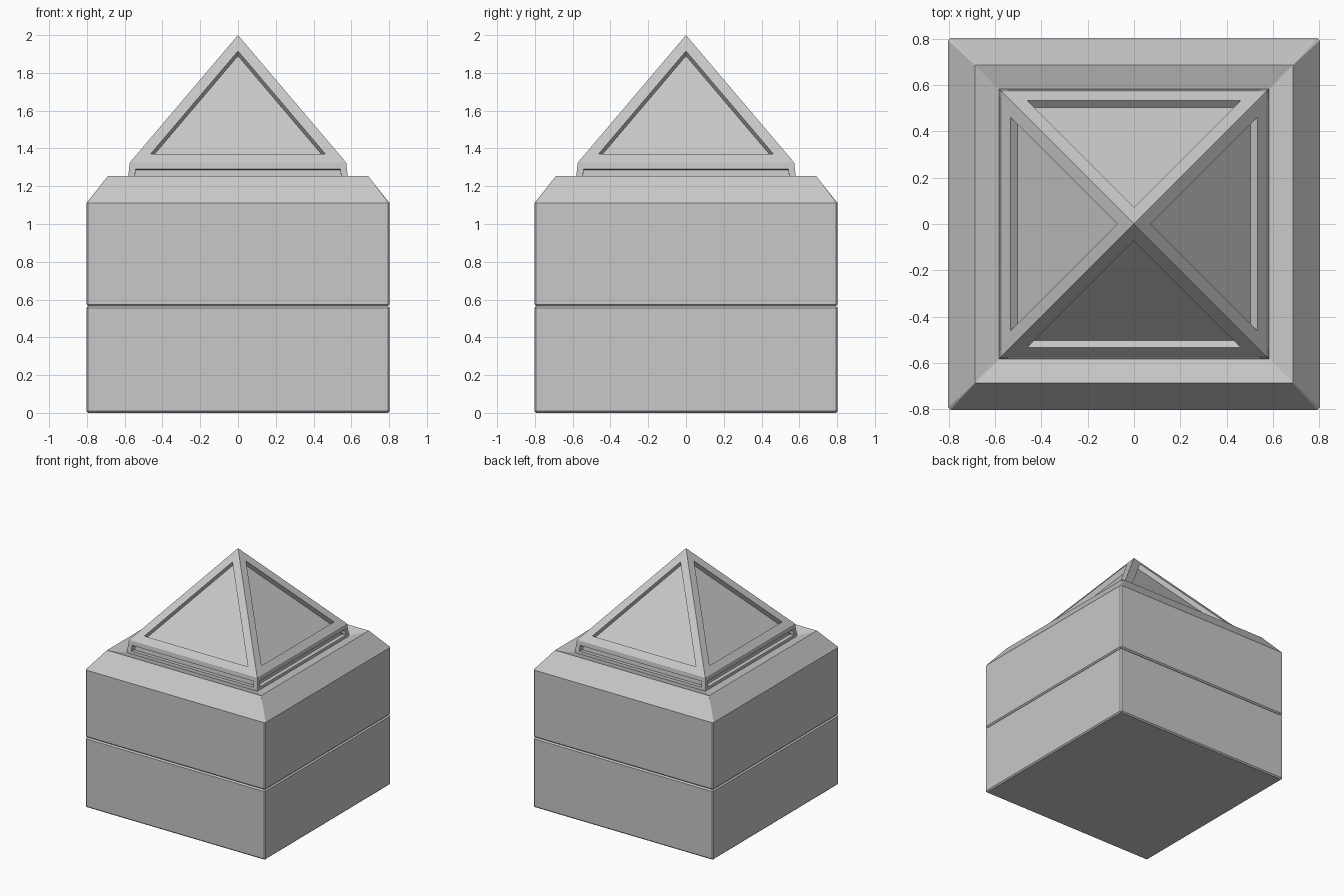
import bpy
import bmesh

cube = bpy.data.objects.get("Cube")
if cube:
    bpy.data.objects.remove(cube, do_unlink=True)

stone = bpy.data.materials.new("grey_stone")
stone.use_nodes = True
GREY = (0.58, 0.58, 0.58, 1.0)
stone.diffuse_color = GREY
shader = next(n for n in stone.node_tree.nodes if n.type == 'BSDF_PRINCIPLED')
shader.inputs["Base Color"].default_value = GREY


def square_ring(bm, half, z, cut):
    """Square outline with its corners cut by the given amount."""
    ring = []
    for sx, sy in ((1, 1), (-1, 1), (-1, -1), (1, -1)):
        pair = [(sx * half, sy * (half - cut), z), (sx * (half - cut), sy * half, z)]
        if sx != sy:
            pair.reverse()
        ring += [bm.verts.new(p) for p in pair]
    return ring


def loft(profile):
    """Stack square rings of (half width, height, corner cut) into a solid."""
    bm = bmesh.new()
    rings = [square_ring(bm, *row) for row in profile]
    for low, high in zip(rings, rings[1:]):
        for i in range(len(low)):
            j = (i + 1) % len(low)
            bm.faces.new((low[i], low[j], high[j], high[i]))
    bm.faces.new(rings[0][::-1])
    bm.faces.new(rings[-1])
    bmesh.ops.remove_doubles(bm, verts=bm.verts, dist=0.0001)
    bmesh.ops.recalc_face_normals(bm, faces=bm.faces)
    return bm


def recess(bm, faces, margin, depth):
    """Frame each face and sink its middle straight in."""
    bmesh.ops.inset_individual(bm, faces=faces, thickness=margin, use_even_offset=True)
    bmesh.ops.inset_individual(bm, faces=faces, thickness=0.0, depth=-depth)


def finish(bm, name):
    mesh = bpy.data.meshes.new(name)
    bm.to_mesh(mesh)
    bm.free()
    mesh.materials.append(stone)
    obj = bpy.data.objects.new(name, mesh)
    bpy.context.collection.objects.link(obj)
    return obj


HALF, BEVEL, SEAM = 0.803, 0.01, 0.565

# Lower block with bevelled edges
finish(loft([
    (HALF - BEVEL, 0, 0),
    (HALF, BEVEL, BEVEL),
    (HALF, SEAM - BEVEL, BEVEL),
    (HALF - BEVEL, SEAM, 0),
]), "lower_block")

# Upper block with sloped shoulders and a rim that dips towards the roof
finish(loft([
    (HALF - BEVEL, SEAM, 0),
    (HALF, SEAM + BEVEL, BEVEL),
    (HALF, 1.11, BEVEL),
    (0.688, 1.255, 0),
    (0.56, 1.217, 0),
]), "upper_block")

# Pyramid roof with a low wall, sunken panels and slots
roof = loft([(0.586, 1.21, 0), (0.573, 1.325, 0), (0, 2, 0)])
panels = [f for f in roof.faces if f.normal.z > 0.4]
slots = [f for f in roof.faces if abs(f.normal.z) < 0.4]
recess(roof, panels, 0.06, 0.04)
recess(roof, slots, 0.035, 0.04)
finish(roof, "pyramid_roof")
